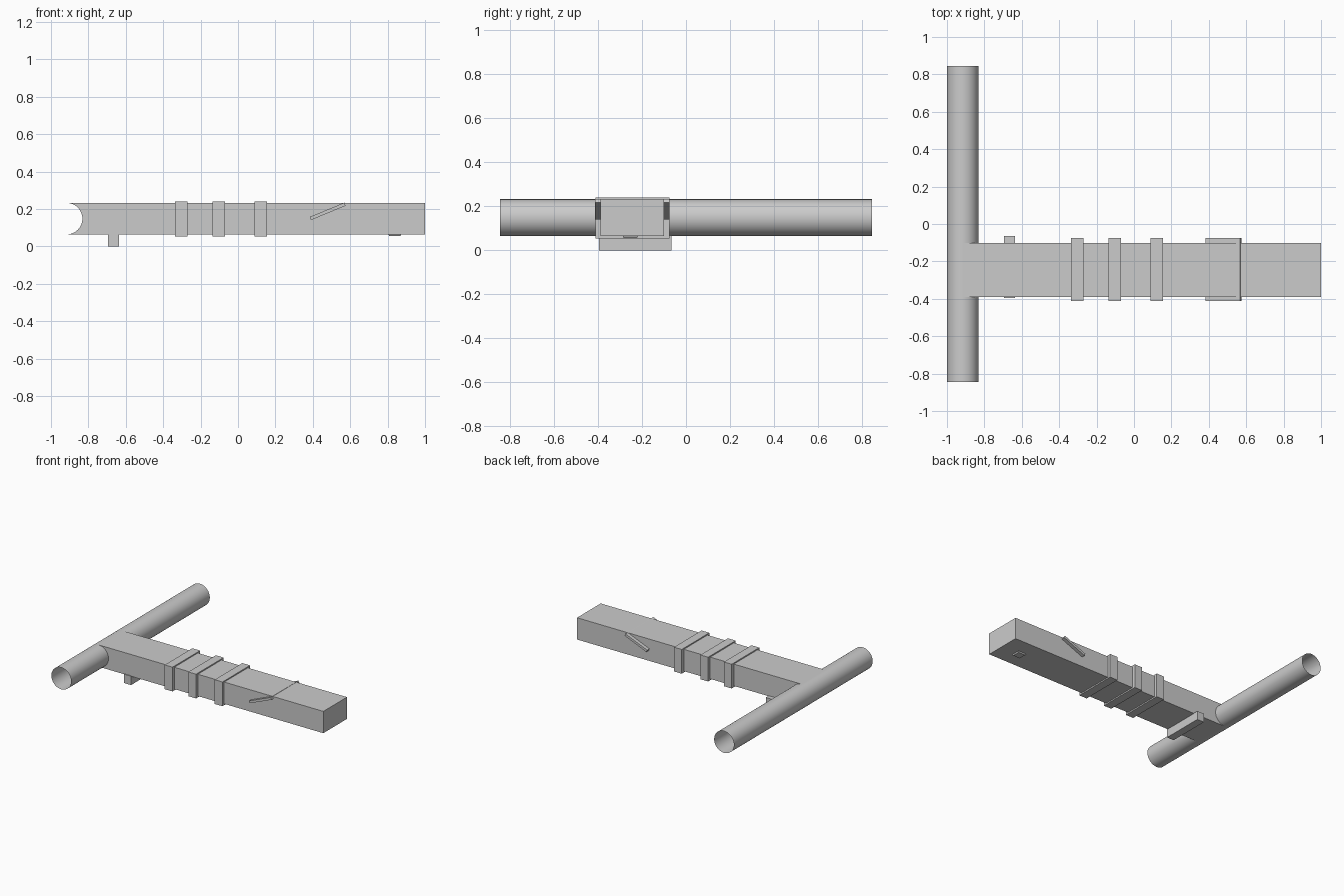
import bpy, bmesh, math
from mathutils import Matrix

if "Cube" in bpy.data.objects:
    bpy.data.objects.remove(bpy.data.objects["Cube"])

R = 0.084
TUBE_X, TUBE_Z = -0.916, 0.148
BEAM_Y = -0.245


def add_object(name, bm):
    bmesh.ops.recalc_face_normals(bm, faces=bm.faces)
    mesh = bpy.data.meshes.new(name)
    bm.to_mesh(mesh)
    bm.free()
    obj = bpy.data.objects.new(name, mesh)
    bpy.context.collection.objects.link(obj)
    return obj


def box(name, x, y, z, angle=0.0):
    """Box from (min, max) ranges, tilted about y through its centre."""
    bm = bmesh.new()
    bmesh.ops.create_cube(bm, size=1)
    size = [r[1] - r[0] for r in (x, y, z)]
    centre = [(r[1] + r[0]) / 2 for r in (x, y, z)]
    m = (Matrix.Translation(centre) @ Matrix.Rotation(angle, 4, 'Y')
         @ Matrix.Diagonal((*size, 1)))
    bm.transform(m)
    return add_object(name, bm)


# Open-ended cross tube
bm = bmesh.new()
bmesh.ops.create_cone(bm, cap_ends=False, segments=48, radius1=R, radius2=R, depth=1.69)
bm.transform(Matrix.Translation((TUBE_X, 0, TUBE_Z)) @ Matrix.Rotation(math.pi / 2, 4, 'X'))
for f in bm.faces:
    f.smooth = True
add_object("cross_tube", bm)

# Main beam: side profile with a saddle fitted around the tube, extruded along y
profile = [(1.0, TUBE_Z - R), (1.0, TUBE_Z + R)]
for i in range(25):
    a = math.pi / 2 - math.pi * i / 24
    profile.append((TUBE_X + R * math.cos(a), TUBE_Z + R * math.sin(a)))
bm = bmesh.new()
face = bm.faces.new([bm.verts.new((x, BEAM_Y - 0.144, z)) for x, z in profile])
ext = bmesh.ops.extrude_face_region(bm, geom=[face])
moved = [g for g in ext["geom"] if isinstance(g, bmesh.types.BMVert)]
bmesh.ops.translate(bm, vec=(0, 0.288, 0), verts=moved)
# The saddle stays open against the tube wall
saddle = [f for f in bm.faces if len(f.verts) == 4
          and f.calc_center_median().x < TUBE_X + R + 0.001]
bmesh.ops.delete(bm, geom=saddle, context='FACES_ONLY')
add_object("main_beam", bm)

# Three bands round the beam
for n, x in enumerate((-0.304, -0.103, 0.122), 1):
    box(f"band_{n}", (x - 0.033, x + 0.033), (-0.411, -0.075), (0.054, 0.241))

# Slanted plate through the beam
box("slanted_plate", (0.379, 0.579), (-0.413, -0.074), (0.178, 0.196),
    -math.radians(22.5))

# Cross foot under the beam
box("cross_foot", (-0.695, -0.635), (-0.396, -0.065), (0.0, 0.068))

# Small tapered pad under the free end
bm = bmesh.new()
bmesh.ops.create_cone(bm, cap_ends=True, segments=4, radius1=0.042, radius2=0.05, depth=0.012)
bm.transform(Matrix.Translation((0.839, BEAM_Y - 0.008, 0.061))
             @ Matrix.Rotation(math.pi / 4, 4, 'Z'))
add_object("end_pad", bm)
